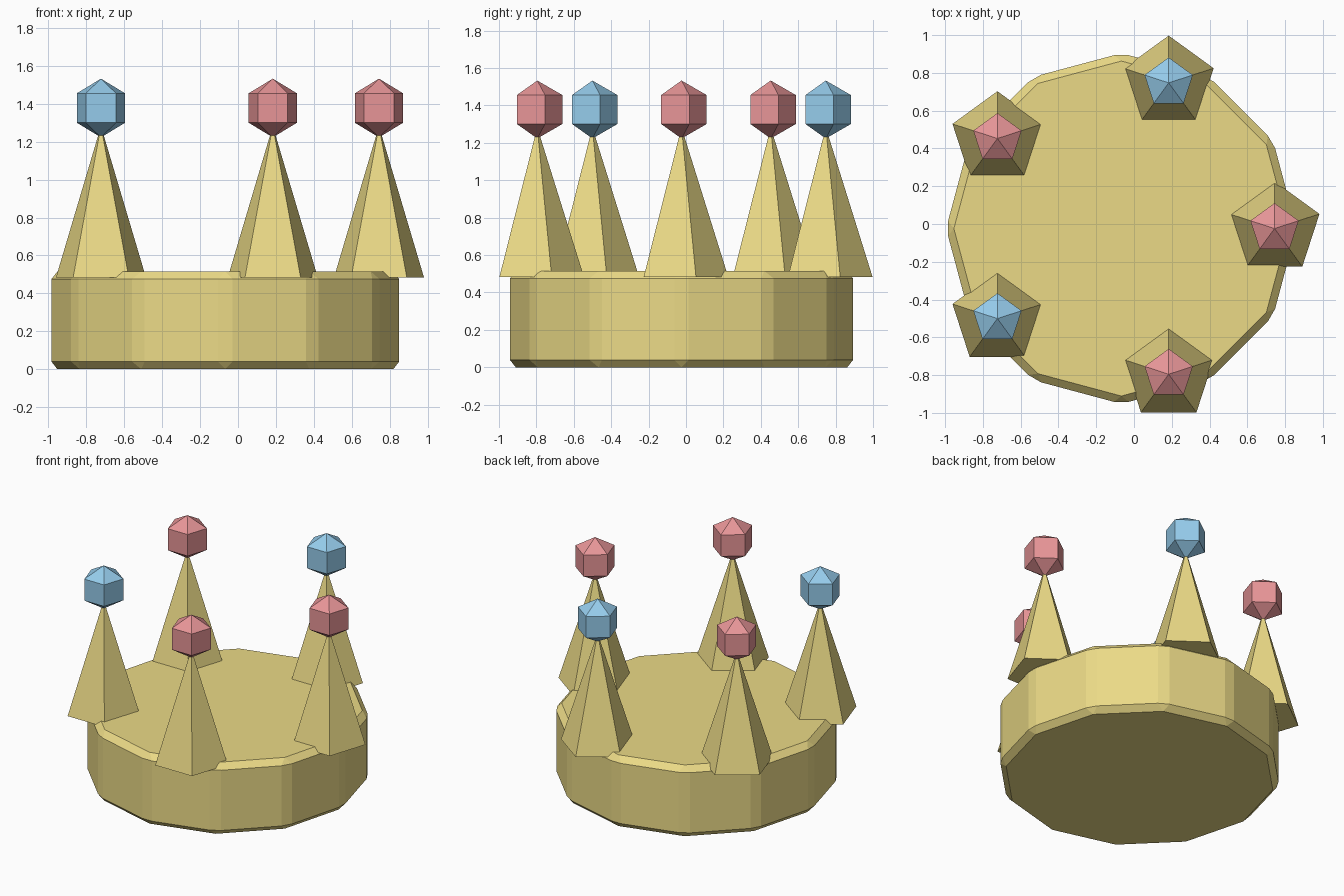
import bpy, bmesh
from math import sin, cos, pi, radians

if "Cube" in bpy.data.objects:
    bpy.data.objects.remove(bpy.data.objects["Cube"])

CX, CY = -0.067, -0.024   # centre of the crown ring
RING = 0.811              # radius on which the spikes stand


def material(name, color):
    m = bpy.data.materials.new(name)
    m.diffuse_color = (*color, 1)
    m.use_nodes = True
    m.node_tree.nodes["Principled BSDF"].inputs["Base Color"].default_value = m.diffuse_color
    return m


gold = material("gold", (0.83, 0.70, 0.24))
red = material("red", (0.80, 0.30, 0.31))
blue = material("blue", (0.30, 0.60, 0.83))


def lathe(name, sides, profile, location, mat):
    """Flat-faced solid from (radius, z) points; radius 0 makes a pole, open ends are capped."""
    bm = bmesh.new()
    rings = []
    for r, z in profile:
        if r == 0:
            rings.append([bm.verts.new((0, 0, z))] * sides)
        else:
            rings.append([bm.verts.new((r * cos(pi / 2 + 2 * pi * i / sides),
                                        r * sin(pi / 2 + 2 * pi * i / sides), z))
                          for i in range(sides)])
    for a, b in zip(rings, rings[1:]):
        for i in range(sides):
            j = (i + 1) % sides
            bm.faces.new(list(dict.fromkeys((a[i], a[j], b[j], b[i]))))
    if profile[0][0]:
        bm.faces.new(rings[0][::-1])
    if profile[-1][0]:
        bm.faces.new(rings[-1])
    bmesh.ops.recalc_face_normals(bm, faces=bm.faces)
    mesh = bpy.data.meshes.new(name)
    bm.to_mesh(mesh)
    bm.free()
    mesh.materials.append(mat)
    ob = bpy.data.objects.new(name, mesh)
    ob.location = location
    bpy.context.collection.objects.link(ob)
    return ob


# Twelve-sided base with every edge chamfered
base = lathe("base", 12, [(0.928, 0), (0.928, 0.515)], (CX, CY, 0), gold)
bevel = base.modifiers.new("chamfer", 'BEVEL')
bevel.width = 0.04
bevel.segments = 1
bevel.limit_method = 'NONE'

# Five pentagonal spikes, each topped by a faceted jewel
R = 0.155
jewel_profile = [(0, -R)] + [(R * cos(radians(a)), R * sin(radians(a))) for a in (-30, 30)] + [(0, R)]
for k, color in enumerate((red, blue, red, blue, red)):
    x = CX + RING * cos(2 * pi * k / 5)
    y = CY + RING * sin(2 * pi * k / 5)
    lathe(f"spike_{k + 1}", 5, [(0.25, 0), (0, 0.8)], (x, y, 0.483), gold)
    lathe(f"jewel_{k + 1}", 5, jewel_profile, (x, y, 1.378), color)
